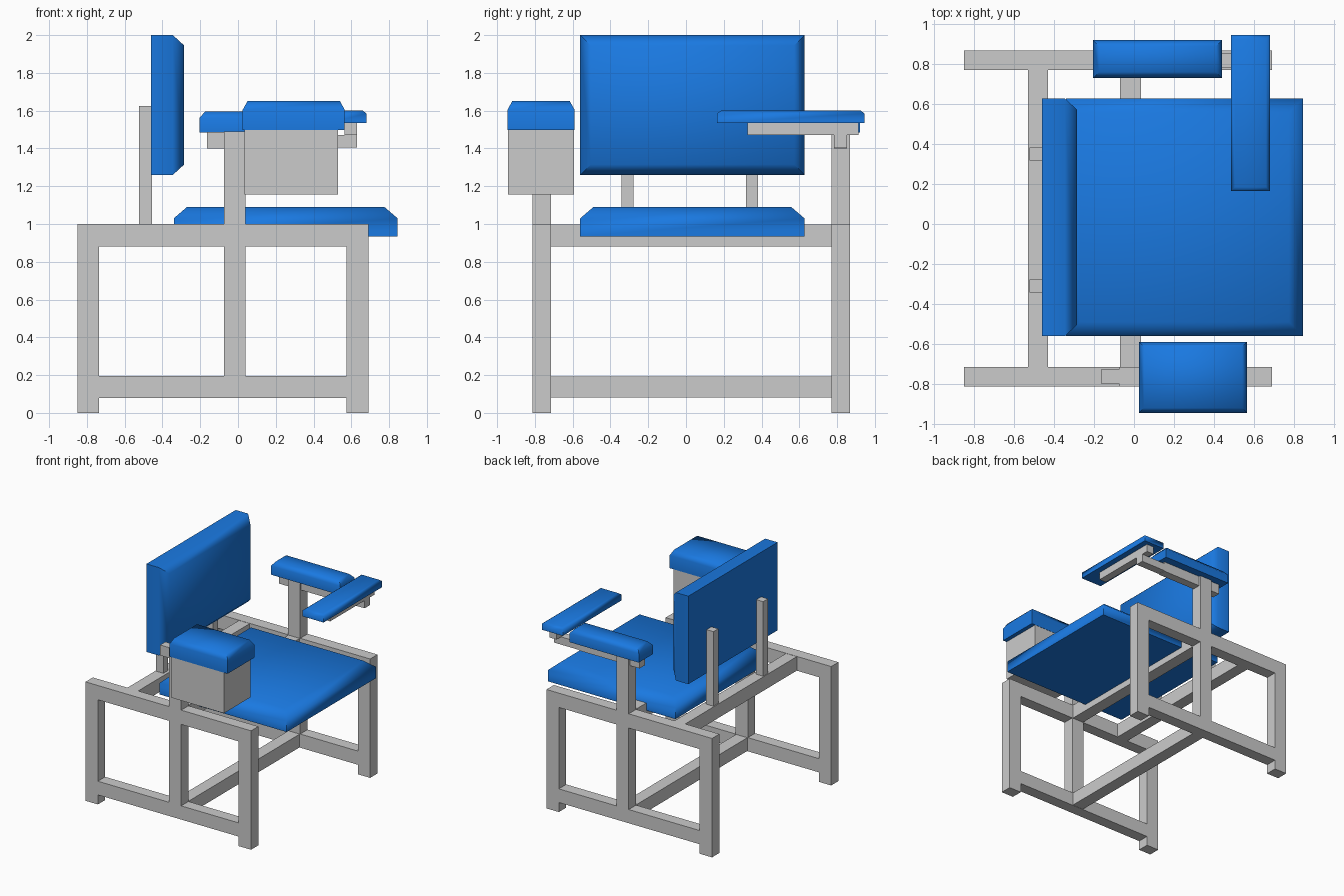
import bpy, bmesh, math

if "Cube" in bpy.data.objects:
    bpy.data.objects.remove(bpy.data.objects["Cube"])

blue = bpy.data.materials.new("blue_vinyl")
blue.diffuse_color = (0.01, 0.19, 0.75, 1)
blue.use_nodes = True
blue.node_tree.nodes["Principled BSDF"].inputs["Base Color"].default_value = blue.diffuse_color


def add_mesh(name, bm):
    bmesh.ops.recalc_face_normals(bm, faces=bm.faces)
    me = bpy.data.meshes.new(name)
    bm.to_mesh(me)
    bm.free()
    ob = bpy.data.objects.new(name, me)
    bpy.context.collection.objects.link(ob)
    return ob


def activate(ob):
    bpy.ops.object.select_all(action='DESELECT')
    ob.select_set(True)
    bpy.context.view_layer.objects.active = ob


def box(name, x, y, z):
    bm = bmesh.new()
    bmesh.ops.create_cube(bm, size=1)
    for v in bm.verts:
        v.co = [(a + b) / 2 + c * (b - a) for (a, b), c in zip((x, y, z), v.co)]
    return add_mesh(name, bm)


def cushion(name, x, y, z, inset, drop, up=2):
    """Padded slab: flat back, straight sides, chamfered face along axis 'up'."""
    rng = (x, y, z)
    a, b = (up + 1) % 3, (up + 2) % 3
    lo, hi = rng[up]
    bm = bmesh.new()
    rings = []
    for h, d in ((lo, 0), (hi - drop, 0), (hi, inset)):
        ring = []
        for i, j in ((0, 0), (1, 0), (1, 1), (0, 1)):
            co = [0, 0, 0]
            co[up] = h
            co[a] = rng[a][i] + (-d if i else d)
            co[b] = rng[b][j] + (-d if j else d)
            ring.append(bm.verts.new(co))
        rings.append(ring)
    for r, s in zip(rings, rings[1:]):
        for i in range(4):
            bm.faces.new((r[i], r[(i + 1) % 4], s[(i + 1) % 4], s[i]))
    bm.faces.new(rings[0][::-1])
    bm.faces.new(rings[-1])
    ob = add_mesh(name, bm)
    ob.data.materials.append(blue)
    activate(ob)
    bpy.ops.object.shade_smooth_by_angle(angle=math.radians(62))
    return ob


def side_frame(name, y0, y1):
    """Leg frame with two windows and a tall centre post, cut from one profile."""
    outline = [(-.85, 0), (-.735, 0), (-.735, .08), (.575, .08), (.575, 0), (.69, 0),
               (.69, 1), (.04, 1), (.04, 1.49), (-.075, 1.49), (-.075, 1), (-.85, 1)]
    windows = [[(a, .195), (b, .195), (b, .88), (a, .88)]
               for a, b in ((-.735, -.075), (.04, .575))]
    cu = bpy.data.curves.new(name, 'CURVE')
    cu.dimensions = '2D'
    cu.fill_mode = 'BOTH'
    cu.extrude = (y1 - y0) / 2
    for pts in [outline] + windows:
        sp = cu.splines.new('POLY')
        sp.points.add(len(pts) - 1)
        for p, (px, pz) in zip(sp.points, pts):
            p.co = (px, pz, 0, 1)
        sp.use_cyclic_u = True
        sp.use_smooth = False
    ob = bpy.data.objects.new(name, cu)
    bpy.context.collection.objects.link(ob)
    ob.location.y = (y0 + y1) / 2
    ob.rotation_euler.x = math.pi / 2
    activate(ob)
    bpy.ops.object.convert(target='MESH')


# Frame: two sides joined by three cross bars
side_frame("right_side_frame", -.812, -.715)
side_frame("left_side_frame", .77, .868)
for name, x, z in (("rear_cross_bar", (-.53, -.43), (.88, .998)),
                   ("middle_cross_bar", (-.07, .035), (.88, .998)),
                   ("lower_cross_bar", (-.07, .035), (.082, .193))):
    box(name, x, (-.715, .77), z)

# Seat and backrest on two uprights
cushion("seat", (-.34, .845), (-.56, .627), (.935, 1.09), .07, .06)
cushion("backrest", (-.46, -.285), (-.56, .627), (1.26, 2.0), .055, .06, up=0)
for side, y in (("right", -.31), ("left", .35)):
    box(side + "_back_upright", (-.523, -.455), (y - .032, y + .032), (.998, 1.625))

# Right arm: rail, hanging box and thick pad
box("right_arm_rail", (-.165, .06), (-.798, -.728), (1.40, 1.488))
box("right_arm_box", (.035, .53), (-.943, -.592), (1.155, 1.497))
cushion("right_arm_pad", (.025, .565), (-.945, -.59), (1.497, 1.65), .025, .045)

# Left arm: rail, pad, and swing bar reaching over the seat
box("left_arm_rail", (-.165, .40), (.783, .853), (1.40, 1.487))
box("left_rail_extension", (.40, .63), (.783, .853), (1.405, 1.47))
cushion("left_arm_pad", (-.205, .44), (.73, .92), (1.485, 1.595), .03, .035)
box("swing_bar_support", (.565, .63), (.325, .912), (1.47, 1.535))
cushion("swing_bar_pad", (.485, .68), (.165, .945), (1.535, 1.60), .02, .015)
